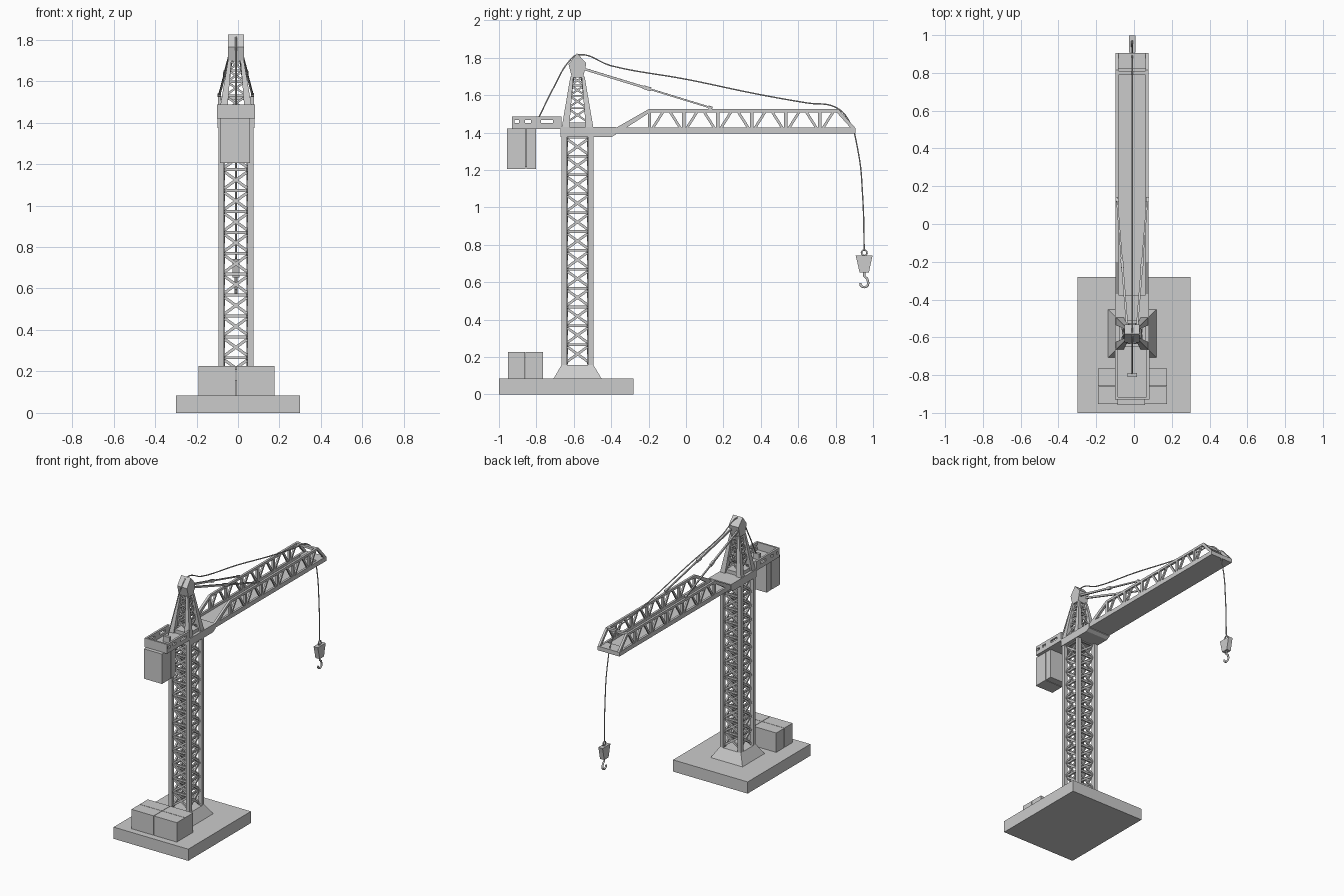
import bpy, bmesh, math
from mathutils import Vector, Matrix

old = bpy.data.objects.get("Cube")
if old:
    bpy.data.objects.remove(old, do_unlink=True)

GREY = (0.6, 0.6, 0.6, 1)
mat = bpy.data.materials.new("light grey")
mat.use_nodes = True
mat.diffuse_color = GREY
mat.node_tree.nodes["Principled BSDF"].inputs["Base Color"].default_value = GREY

CX, CY = -0.01, -0.58   # tower axis
HALF = 0.085            # tower half width


def finish(name, bm):
    bmesh.ops.recalc_face_normals(bm, faces=bm.faces)
    me = bpy.data.meshes.new(name)
    bm.to_mesh(me)
    bm.free()
    me.materials.append(mat)
    ob = bpy.data.objects.new(name, me)
    bpy.context.collection.objects.link(ob)
    return ob


def box(bm, x0, x1, y0, y1, z0, z1):
    m = Matrix.Translation(((x0 + x1) / 2, (y0 + y1) / 2, (z0 + z1) / 2))
    m = m @ Matrix.Diagonal((x1 - x0, y1 - y0, z1 - z0, 1))
    bmesh.ops.create_cube(bm, size=1, matrix=m)


def beam(bm, p, q, w, t):
    """Bar from p to q, w wide in its upright plane and t thick across it."""
    p, q = Vector(p), Vector(q)
    d = q - p
    m = Matrix.Translation((p + q) / 2) @ d.to_track_quat('Z', 'Y').to_matrix().to_4x4()
    bmesh.ops.create_cube(bm, size=1, matrix=m @ Matrix.Diagonal((t, w, d.length, 1)))


def loft(bm, a, b):
    """Solid between two matching loops of points."""
    va, vb = [bm.verts.new(p) for p in a], [bm.verts.new(p) for p in b]
    bm.faces.new(va)
    bm.faces.new(vb)
    for i in range(len(a)):
        j = (i + 1) % len(a)
        bm.faces.new((va[i], va[j], vb[j], vb[i]))


def prism(bm, profile, x0, x1):
    loft(bm, [(x0, y, z) for y, z in profile], [(x1, y, z) for y, z in profile])


def square(x, y, h, z):
    return [(x - h, y - h, z), (x + h, y - h, z), (x + h, y + h, z), (x - h, y + h, z)]


def cross_faces(bm, z0, z1, h0, h1, w, t):
    """X braces and a top rail on the four tower faces."""
    for side in (-1, 1):
        for s in (-1, 1):
            beam(bm, (CX - s * h0, CY + side * (h0 - t), z0), (CX + s * h1, CY + side * (h1 - t), z1), w, t)
            beam(bm, (CX + side * (h0 - t), CY - s * h0, z0), (CX + side * (h1 - t), CY + s * h1, z1), w, t)
        beam(bm, (CX - h1, CY + side * (h1 - t), z1), (CX + h1, CY + side * (h1 - t), z1), w, t)
        beam(bm, (CX + side * (h1 - t), CY - h1, z1), (CX + side * (h1 - t), CY + h1, z1), w, t)


def tube(name, points, radius, smooth=True):
    cu = bpy.data.curves.new(name, 'CURVE')
    cu.dimensions = '3D'
    cu.bevel_depth = radius
    cu.bevel_resolution = 1
    cu.resolution_u = 6
    cu.use_fill_caps = True
    sp = cu.splines.new('BEZIER' if smooth else 'POLY')
    pts = sp.bezier_points if smooth else sp.points
    pts.add(len(points) - 1)
    for bp, p in zip(pts, points):
        if smooth:
            bp.co = p
            bp.handle_left_type = bp.handle_right_type = 'AUTO'
        else:
            bp.co = (*p, 1)
    cu.materials.append(mat)
    ob = bpy.data.objects.new(name, cu)
    bpy.context.collection.objects.link(ob)


# Ground slab and flared foot
bm = bmesh.new()
box(bm, -0.3, 0.3, -1, -0.28, 0, 0.085)
finish("base_slab", bm)
bm = bmesh.new()
loft(bm, square(CX, CY, 0.128, 0.085), square(CX, CY, HALF, 0.158))
finish("mast_foot", bm)

# Ballast blocks on the slab
bm = bmesh.new()
for x0, x1 in ((-0.19, -0.011), (-0.008, 0.175)):
    for y0, y1 in ((-0.953, -0.86), (-0.857, -0.765)):
        box(bm, x0, x1, y0, y1, 0.085, 0.226)
finish("base_ballast", bm)

# Lattice mast
bm = bmesh.new()
for sx in (-1, 1):
    for sy in (-1, 1):
        x, y = CX + sx * (HALF - 0.014), CY + sy * (HALF - 0.014)
        box(bm, x - 0.014, x + 0.014, y - 0.014, y + 0.014, 0.15, 1.38)
cells, low, high = 12, 0.165, 1.375
step = (high - low) / cells
for i in range(cells):
    cross_faces(bm, low + i * step, low + (i + 1) * step, 0.07, 0.07, 0.014, 0.012)
finish("mast", bm)

# Slewing platform
bm = bmesh.new()
prism(bm, [(-0.67, 1.375), (-0.40, 1.375), (-0.375, 1.39), (-0.375, 1.43), (-0.67, 1.43)], CX - 0.09, CX + 0.09)
finish("platform", bm)

# Tower head: four tapering legs with cross braces
bm = bmesh.new()
for sx in (-1, 1):
    for sy in (-1, 1):
        loft(bm, square(CX + sx * 0.064, CY + sy * 0.064, 0.02, 1.43),
             square(CX + sx * 0.03, CY + sy * 0.03, 0.008, 1.70))
levels = [1.45, 1.53, 1.597, 1.652, 1.70]
taper = lambda z: 0.066 - (z - 1.43) * 0.13
for z0, z1 in zip(levels, levels[1:]):
    cross_faces(bm, z0, z1, taper(z0), taper(z1), 0.01, 0.009)
box(bm, CX - 0.07, CX + 0.07, CY - 0.07, CY + 0.07, 1.43, 1.455)
finish("tower_head", bm)
bm = bmesh.new()
prism(bm, [(-0.61, 1.695), (-0.628, 1.765), (-0.583, 1.825), (-0.533, 1.77), (-0.55, 1.695)], CX - 0.039, CX + 0.039)
finish("head_cap", bm)

# Jib: floor plate between two truss sides
bm = bmesh.new()
box(bm, CX - 0.086, CX + 0.086, -0.38, 0.9, 1.395, 1.41)
box(bm, CX - 0.088, CX + 0.088, 0.82, 0.905, 1.395, 1.425)
finish("jib_floor", bm)
bm = bmesh.new()
pitch = 0.182
for side in (-1, 1):
    x = CX + side * 0.079
    a, b = x - 0.008, x + 0.008
    box(bm, a, b, -0.38, 0.9, 1.395, 1.427)
    box(bm, a, b, -0.2, 0.815, 1.508, 1.525)
    prism(bm, [(-0.375, 1.425), (-0.2, 1.525), (-0.2, 1.503), (-0.32, 1.425)], a, b)
    prism(bm, [(0.79, 1.525), (0.815, 1.525), (0.905, 1.425), (0.88, 1.425)], a, b)
    for i in range(6):
        y = -0.195 + i * pitch
        box(bm, a, b, y - 0.009, y + 0.009, 1.42, 1.515)
        mid = y + pitch / 2
        foot = pitch / 2 - 0.015
        for s in (-1, 1):
            if i < 5 or s < 0:
                beam(bm, (x, mid + s * foot, 1.42), (x, mid + s * 0.016, 1.515), 0.014, 0.012)
box(bm, CX - 0.086, CX + 0.086, 0.79, 0.81, 1.508, 1.525)
finish("jib_trusses", bm)

# Counter jib: tray with slotted side walls
bm = bmesh.new()
box(bm, CX - 0.09, CX + 0.09, -0.93, -0.66, 1.42, 1.432)
box(bm, CX - 0.09, CX + 0.09, -0.93, -0.917, 1.42, 1.487)
solid = [(-0.93, -0.92), (-0.893, -0.86), (-0.83, -0.775), (-0.71, -0.665)]
for side in (-1, 1):
    a, b = sorted((CX + side * 0.076, CX + side * 0.091))
    box(bm, a, b, -0.93, -0.665, 1.42, 1.45)
    box(bm, a, b, -0.93, -0.665, 1.468, 1.487)
    for y0, y1 in solid:
        box(bm, a, b, y0, y1, 1.45, 1.468)
box(bm, CX - 0.025, CX + 0.025, -0.81, -0.79, 1.43, 1.475)
finish("counter_jib", bm)

# Hanging counterweight
bm = bmesh.new()
box(bm, CX - 0.077, CX + 0.068, -0.957, -0.857, 1.205, 1.422)
box(bm, CX - 0.077, CX + 0.068, -0.853, -0.802, 1.205, 1.422)
box(bm, CX - 0.05, CX + 0.05, -0.94, -0.82, 1.215, 1.42)
finish("counterweight", bm)

# Tie rods with a coupling
for side, label in ((-1, "right"), (1, "left")):
    p = Vector((CX + side * 0.026, -0.545, 1.74))
    q = Vector((CX + side * 0.081, 0.14, 1.53))
    bm = bmesh.new()
    beam(bm, p, q, 0.009, 0.009)
    beam(bm, p, p.lerp(q, 0.48), 0.013, 0.011)
    beam(bm, p.lerp(q, 0.46), p.lerp(q, 0.52), 0.02, 0.014)
    beam(bm, p.lerp(q, 0.97), q, 0.016, 0.014)
    finish(label + "_tie_rod", bm)

# Hoist rope over the head and down from the jib tip
path = [(-0.79, 1.475), (-0.70, 1.655), (-0.63, 1.775), (-0.58, 1.815), (-0.4, 1.757), (0, 1.685),
        (0.4, 1.602), (0.65, 1.558), (0.8, 1.535), (0.87, 1.465), (0.92, 1.30), (0.945, 1.05), (0.953, 0.77)]
tube("hoist_rope", [(CX, y, z) for y, z in path], 0.004)

# Hook block, ring and hook
bm = bmesh.new()
prism(bm, [(0.928, 0.652), (0.978, 0.652), (0.99, 0.71), (0.998, 0.743), (0.907, 0.743), (0.915, 0.71)],
      CX - 0.017, CX + 0.017)
finish("hook_block", bm)
ring = [(CX, 0.953 + 0.015 * math.cos(a), 0.757 + 0.015 * math.sin(a))
        for a in (i * math.tau / 12 for i in range(13))]
tube("hook_ring", ring, 0.005, False)
hook = [(CX, 0.953, 0.66), (CX, 0.953, 0.632), (CX, 0.968, 0.62)]
hook += [(CX, 0.953 + 0.022 * math.cos(a), 0.595 + 0.022 * math.sin(a))
         for a in (math.radians(30 - 30 * i) for i in range(8))]
tube("hook", hook, 0.007, False)
